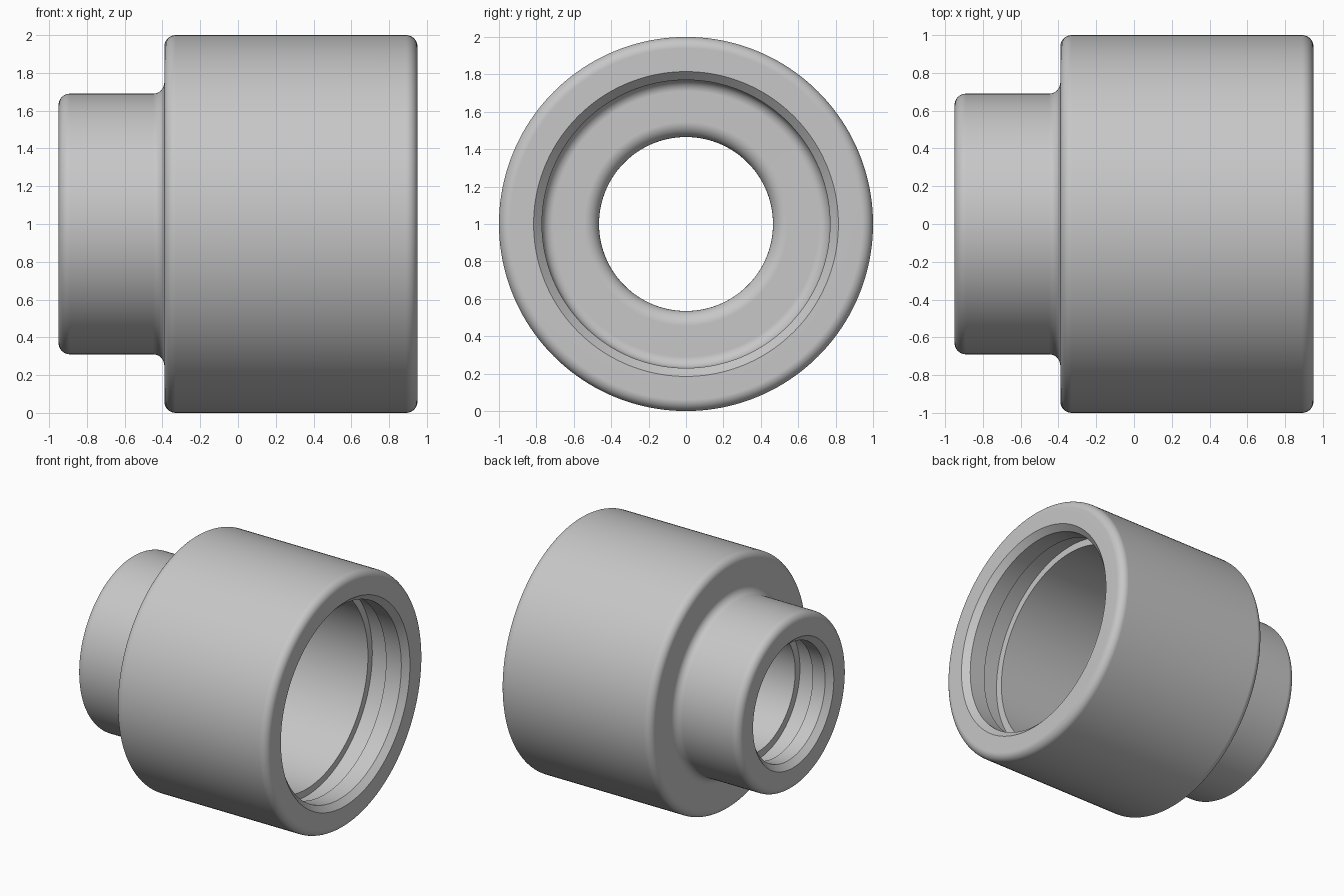
import bpy, bmesh, math
from mathutils import Vector, Matrix

cube = bpy.data.objects.get("Cube")
if cube:
    bpy.data.objects.remove(cube, do_unlink=True)

SEGMENTS = 160
FILLET_STEPS = 8

# Single grey material
grey = bpy.data.materials.new("satin grey")
grey.use_nodes = True
color = (0.57, 0.57, 0.57, 1)
grey.diffuse_color = color
grey.node_tree.nodes["Principled BSDF"].inputs["Base Color"].default_value = color


def rounded(profile):
    """Replace every (x, radius, fillet) corner that has a fillet with an arc."""
    points = []
    for i, (x, r, fillet) in enumerate(profile):
        corner = Vector((x, r))
        if not fillet:
            points.append(corner)
            continue
        to_prev = (Vector(profile[i - 1][:2]) - corner).normalized()
        to_next = (Vector(profile[(i + 1) % len(profile)][:2]) - corner).normalized()
        center = corner + (to_prev + to_next) * fillet
        for k in range(FILLET_STEPS + 1):
            a = k / FILLET_STEPS * math.pi / 2
            points.append(center - fillet * (to_next * math.cos(a) + to_prev * math.sin(a)))
    return points


def socket(end, inward, bore, lip, groove, start, stop):
    """Chamfered mouth followed by a retaining groove, from the mouth inward."""
    at = lambda depth: end + inward * depth
    return [(end, bore + lip, 0), (at(lip), bore, 0), (at(start), bore, 0),
            (at(start), groove, 0), (at(stop), groove, 0), (at(stop), bore, 0)]


# Closed half section: outside, wide socket, inner shoulder, narrow socket
section = [(-0.95, 0.69, 0.06), (-0.39, 0.69, 0), (-0.39, 1.0, 0.06), (0.95, 1.0, 0.06)]
section[1] = (-0.39, 0.69, 0.06)
section += socket(0.95, -1, 0.77, 0.045, 0.825, 0.18, 0.34)
section += [(-0.16, 0.77, 0.06), (-0.16, 0.465, 0.08)]
section += reversed(socket(-0.95, 1, 0.465, 0.045, 0.525, 0.155, 0.31))

# Revolve the section about the horizontal axis
bm = bmesh.new()
verts = [bm.verts.new((p.x, 0, 1 + p.y)) for p in rounded(section)]
edges = [bm.edges.new((a, b)) for a, b in zip(verts, verts[1:] + verts[:1])]
bmesh.ops.spin(bm, geom=verts + edges, cent=(0, 0, 1), axis=(1, 0, 0),
               angle=math.tau, steps=SEGMENTS, use_merge=True)
bmesh.ops.remove_doubles(bm, verts=bm.verts, dist=1e-5)
bmesh.ops.recalc_face_normals(bm, faces=bm.faces)
mesh = bpy.data.meshes.new("reducer_coupling")
bm.to_mesh(mesh)
bm.free()
mesh.materials.append(grey)

coupling = bpy.data.objects.new("reducer_coupling", mesh)
bpy.context.collection.objects.link(coupling)
bpy.ops.object.select_all(action='DESELECT')
coupling.select_set(True)
bpy.context.view_layer.objects.active = coupling
bpy.ops.object.shade_smooth_by_angle(angle=math.radians(30))

# Keep flat end faces flat beside their fillets
weighted = coupling.modifiers.new("flat face normals", 'WEIGHTED_NORMAL')
weighted.keep_sharp = True
